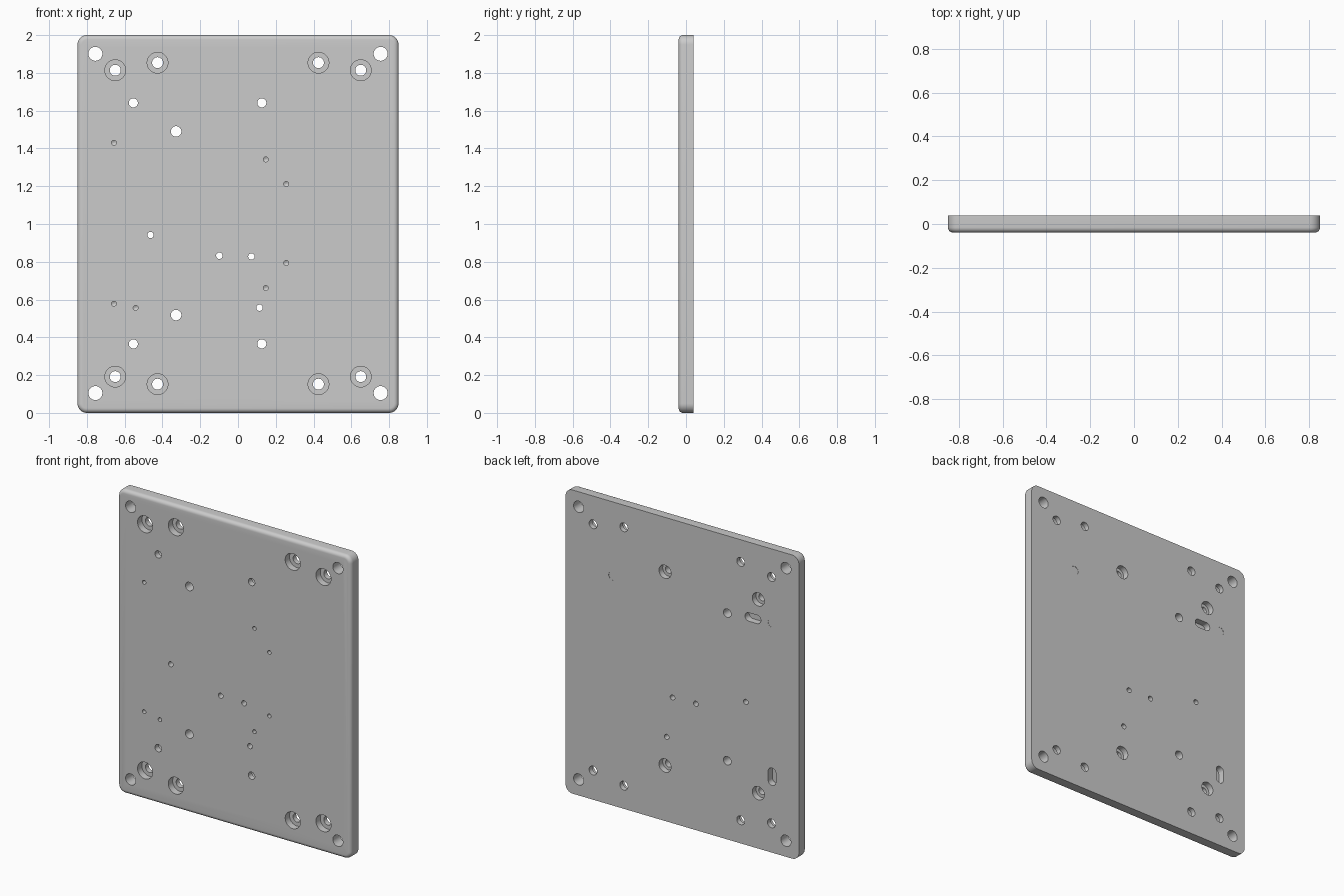
import bpy, bmesh, math

if "Cube" in bpy.data.objects:
    bpy.data.objects.remove(bpy.data.objects["Cube"])

W, H, T = 0.85, 2.0, 0.039      # half width, height, half thickness
CORNER, FILLET = 0.05, 0.024


def outline(inset):
    r = CORNER - inset
    pts = []
    for k, (sx, sz) in enumerate([(1, 1), (-1, 1), (-1, -1), (1, -1)]):
        for i in range(9):
            a = math.pi / 2 * (k + i / 8)
            pts.append((sx * (W - CORNER) + r * math.cos(a),
                        H / 2 + sz * (H / 2 - CORNER) + r * math.sin(a)))
    return pts


def loft(bm, rings):
    """Skin rings of (points, y) and cap both ends."""
    loops = [[bm.verts.new((x, y, z)) for x, z in pts] for pts, y in rings]
    n = len(loops[0])
    for a, b in zip(loops, loops[1:]):
        for i in range(n):
            j = (i + 1) % n
            bm.faces.new((a[i], a[j], b[j], b[i]))
    bm.faces.new(loops[0])
    bm.faces.new(loops[-1])


def bore(bm, x, z, profile, dx=0, dz=0, n=32):
    """Stepped hole or slot along y; profile is (radius, y) pairs."""
    rings = []
    for r, y in profile:
        pts = []
        for i in range(n):
            a = 2 * math.pi * (i + 0.5) / n
            c, s = math.cos(a), math.sin(a)
            pts.append((x + r * c + math.copysign(dx, c), z + r * s + math.copysign(dz, s)))
        rings.append((pts, y))
    loft(bm, rings)


def make(name, bm):
    bmesh.ops.recalc_face_normals(bm, faces=bm.faces)
    me = bpy.data.meshes.new(name)
    bm.to_mesh(me)
    bm.free()
    ob = bpy.data.objects.new(name, me)
    bpy.context.collection.objects.link(ob)
    return ob


# Plate with rounded corners and a filleted front edge
bm = bmesh.new()
rings = [(outline(0), T)]
for i in range(7):
    a = math.pi / 2 * i / 6
    rings.append((outline(FILLET * (1 - math.cos(a))), -T + FILLET * (1 - math.sin(a))))
loft(bm, rings)
plate = make("mounting_plate", bm)

# Hole cutters
bm = bmesh.new()
E = T + 0.02


def through(x, z, r):
    bore(bm, x, z, [(r, -E), (r, E)])


for s in (-1, 1):
    for t in (-1, 1):
        # corner holes and front counterbores
        through(s * 0.755, 1.003 + t * 0.898, 0.037)
        for x, dz in ((0.65, 0.811), (0.426, 0.851)):
            bore(bm, s * x, 1.003 + t * dz, [(0.055, -E), (0.055, 0.006), (0.029, 0.006), (0.029, E)])
        # back counterbores
        bore(bm, -0.214 + s * 0.34, 1.003 + t * 0.638,
             [(0.024, -E), (0.024, 0.0), (0.044, 0.0), (0.044, E)])
for z in (0.518, 1.49):
    through(-0.328, z, 0.028)
for x, z in ((-0.463, 0.942), (-0.099, 0.832), (0.071, 0.828), (0.114, 0.557)):
    through(x, z, 0.017)
# blind front holes with drilled tips
for x, z in ((-0.657, 1.43), (-0.657, 0.578), (-0.542, 0.556), (0.255, 1.212),
             (0.255, 0.794), (0.147, 1.342), (0.147, 0.661)):
    bore(bm, x, z, [(0.013, -E), (0.013, 0.012), (0.002, 0.018)], n=20)
# back slots
bore(bm, -0.515, 1.507, [(0.028, -0.005), (0.028, E)], dx=0.03)
bore(bm, -0.654, 0.5, [(0.028, -0.005), (0.028, E)], dz=0.03)
# shallow round pads on the back
for x in (-0.654, 0.507):
    bore(bm, x, 1.512, [(0.029, T - 0.0015), (0.029, E)])
cutter = make("hole_cutter", bm)
cutter.hide_render = True

# Cut, then shade smooth with sharp rims
mod = plate.modifiers.new("holes", 'BOOLEAN')
mod.operation = 'DIFFERENCE'
mod.solver = 'EXACT'
mod.object = cutter
bpy.context.view_layer.objects.active = plate
plate.select_set(True)
bpy.ops.object.modifier_apply(modifier=mod.name)
bpy.data.objects.remove(cutter)
bpy.ops.object.shade_smooth_by_angle(angle=math.radians(30))
